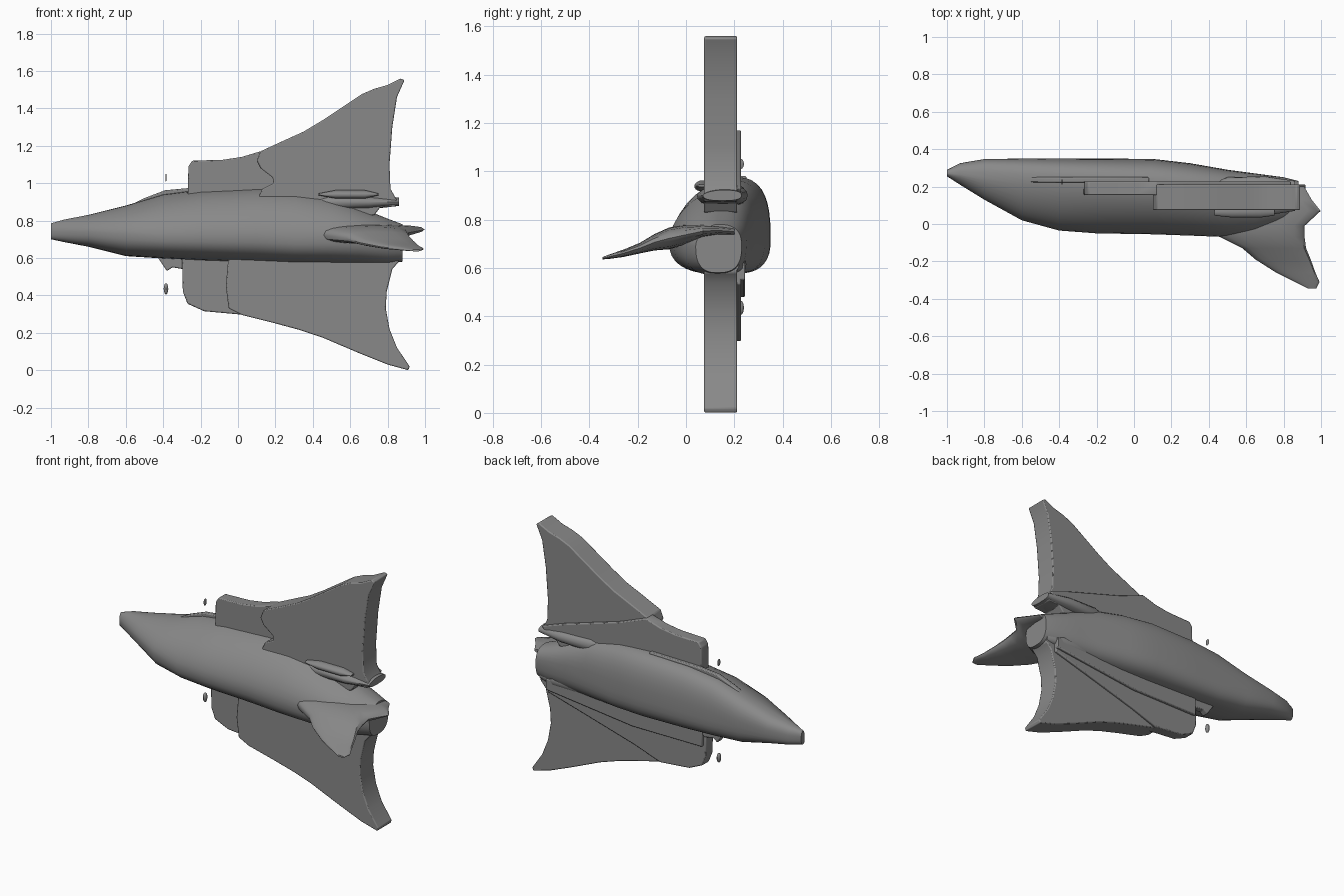
import bpy, bmesh, math

grey = bpy.data.materials.new("dark_grey")
grey.diffuse_color = (.25, .25, .25, 1)


def finish(name, bm, bevel=0.0, angle=40):
    bmesh.ops.recalc_face_normals(bm, faces=bm.faces)
    mesh = bpy.data.meshes.new(name)
    bm.to_mesh(mesh)
    bm.free()
    mesh.materials.append(grey)
    ob = bpy.data.objects.new(name, mesh)
    bpy.context.collection.objects.link(ob)
    if bevel:
        mod = ob.modifiers.new("soft_edges", 'BEVEL')
        mod.width = bevel
        mod.segments = 2
    bpy.ops.object.select_all(action='DESELECT')
    ob.select_set(True)
    bpy.context.view_layer.objects.active = ob
    bpy.ops.object.shade_smooth_by_angle(angle=math.radians(angle))
    return ob


def plate(name, outline, y0, y1, bevel=0.006):
    """Outline in x, z given thickness along y."""
    bm = bmesh.new()
    face = bm.faces.new([bm.verts.new((x, y0, z)) for x, z in outline])
    ext = bmesh.ops.extrude_face_region(bm, geom=[face])
    for v in ext['geom']:
        if isinstance(v, bmesh.types.BMVert):
            v.co.y = y1
    return finish(name, bm, bevel)


def loft(name, rings, angle=40):
    bm = bmesh.new()
    rows = [[bm.verts.new(p) for p in ring] for ring in rings]
    n = len(rows[0])
    for a, b in zip(rows, rows[1:]):
        for i in range(n):
            j = (i + 1) % n
            bm.faces.new((a[i], a[j], b[j], b[i]))
    bm.faces.new(rows[0])
    bm.faces.new(rows[-1])
    return finish(name, bm, 0, angle)


def power(v, e):
    return math.copysign(abs(v) ** (2 / e), v)


def body_ring(x, ylo, ymid, yhi, zlo, zhi, zmid, n=36):
    ring = []
    for i in range(n):
        c, s = math.cos(math.tau * i / n), math.sin(math.tau * i / n)
        e = 2.7 if c > 0 else (1.75 if s > 0 else 2.6)
        ry = yhi - ymid if c > 0 else ymid - ylo
        rz = zhi - zmid if s > 0 else zmid - zlo
        ring.append((x, ymid + ry * power(c, e), zmid + rz * power(s, e)))
    return ring


# Fuselage: x, y low, y widest, y high, z low, z high, z of ridge
stations = [
    (-1.00, .255, .270, .290, .700, .785, .74),
    (-0.93, .210, .265, .325, .685, .805, .74),
    (-0.80, .130, .250, .347, .660, .830, .74),
    (-0.60, .020, .240, .350, .610, .880, .73),
    (-0.40, -.035, .235, .350, .597, .940, .72),
    (-0.20, -.050, .225, .350, .587, .965, .72),
    (0.10, -.055, .205, .348, .577, .975, .72),
    (0.30, -.062, .180, .325, .572, .965, .71),
    (0.50, -.070, .165, .290, .572, .930, .71),
    (0.65, -.050, .150, .270, .572, .870, .71),
    (0.80, -.010, .130, .250, .570, .810, .70),
    (0.88, .040, .130, .230, .580, .780, .69),
]
loft("fuselage", [body_ring(*s) for s in stations])

# Main wings
plate("upper_wing", [
    (.10, .90), (.13, .97), (.19, 1.00), (.185, 1.03), (.12, 1.08), (.10, 1.12),
    (.12, 1.17), (.25, 1.23), (.35, 1.275), (.45, 1.335), (.60, 1.435), (.66, 1.475),
    (.73, 1.505), (.80, 1.525), (.87, 1.56), (.89, 1.55), (.85, 1.46), (.825, 1.30),
    (.81, 1.10), (.815, .97), (.855, .90), (.84, .875), (.76, .87), (.73, .83),
    (.60, .80), (.30, .80)], .075, .212)
plate("lower_wing", [
    (-.05, .62), (-.065, .45), (-.05, .33), (.02, .295), (.20, .25), (.33, .215),
    (.45, .175), (.65, .09), (.80, .03), (.91, 0), (.918, .02), (.85, .12),
    (.81, .22), (.79, .33), (.795, .42), (.825, .54), (.86, .58), (.86, .66)],
    .075, .212)

# Wing root extensions behind the leading edges
plate("upper_root_extension", [
    (-.27, .90), (-.265, 1.09), (-.245, 1.12), (-.08, 1.125), (.02, 1.14),
    (.12, 1.17), (.30, 1.10), (.70, .98), (.84, .93), (.80, .88)], .155, .228)
plate("lower_root_extension", [
    (-.30, .62), (-.295, .42), (-.27, .355), (-.18, .315), (.02, .297),
    (.20, .36), (.55, .46), (.80, .53), (.80, .62)], .155, .228)
plate("lower_root_step", [
    (-.28, .62), (-.28, .48), (.20, .48), (.80, .55), (.80, .62)], .20, .245)

# Narrow chines ahead of the root extensions
plate("upper_chine", [(-.62, .86), (-.50, .92), (-.39, .962), (-.25, .975), (.08, .98), (.08, .90)],
      .222, .250, .006)
plate("lower_chine", [(-.44, .62), (-.40, .56), (-.38, .53), (-.35, .55), (-.29, .54), (-.2, .62)],
      .19, .235, .006)

# Tail fin swept along -y: y, leading x, trailing x, z, half thickness
fin = [(-.345, .93, .975, .640, .005), (-.31, .86, .992, .648, .010),
       (-.26, .76, .970, .660, .015), (-.19, .65, .945, .682, .022),
       (-.13, .58, .92, .706, .034), (-.07, .46, .912, .722, .045),
       (-.01, .42, .912, .735, .042), (.07, .42, .998, .752, .026),
       (.13, .44, .95, .755, .020), (.20, .50, .91, .750, .018)]
rings = []
for y, x0, x1, z, h in fin:
    ring = []
    for i in range(16):
        a = math.tau * i / 16
        ring.append(((x0 + x1) / 2 + (x1 - x0) / 2 * power(math.cos(a), 2.6), y,
                     z + h * power(math.sin(a), 2.6)))
    rings.append(ring)
loft("tail_fin", rings)

# Tail engine pods: x, half width in y, half height in z
for name, yc, zc, rows in (
        ("upper_tail_pod", .15, .90, [(.35, .05, .03), (.5, .10, .05), (.7, .105, .04), (.86, .08, .022)]),
        ("side_tail_bump", .065, .94, [(.43, .02, .005), (.52, .03, .022), (.68, .03, .022), (.75, .02, .005)]),
        ("lower_tail_pod", .15, .615, [(.40, .08, .04), (.6, .10, .05), (.75, .10, .045), (.86, .07, .035)])):
    loft(name, [body_ring(x, yc - ry, yc, yc + ry, zc - rz, zc + rz, zc, 20)
                for x, ry, rz in rows])

# Small detached probes beside the nose
for name, z, rx, rz in (("upper_probe", 1.03, .004, .022), ("lower_probe", .435, .013, .03)):
    bm = bmesh.new()
    bmesh.ops.create_uvsphere(bm, u_segments=10, v_segments=6, radius=1)
    for v in bm.verts:
        v.co = (-.385 + v.co.x * rx, .225 + v.co.y * .015, z + v.co.z * rz)
    finish(name, bm)
